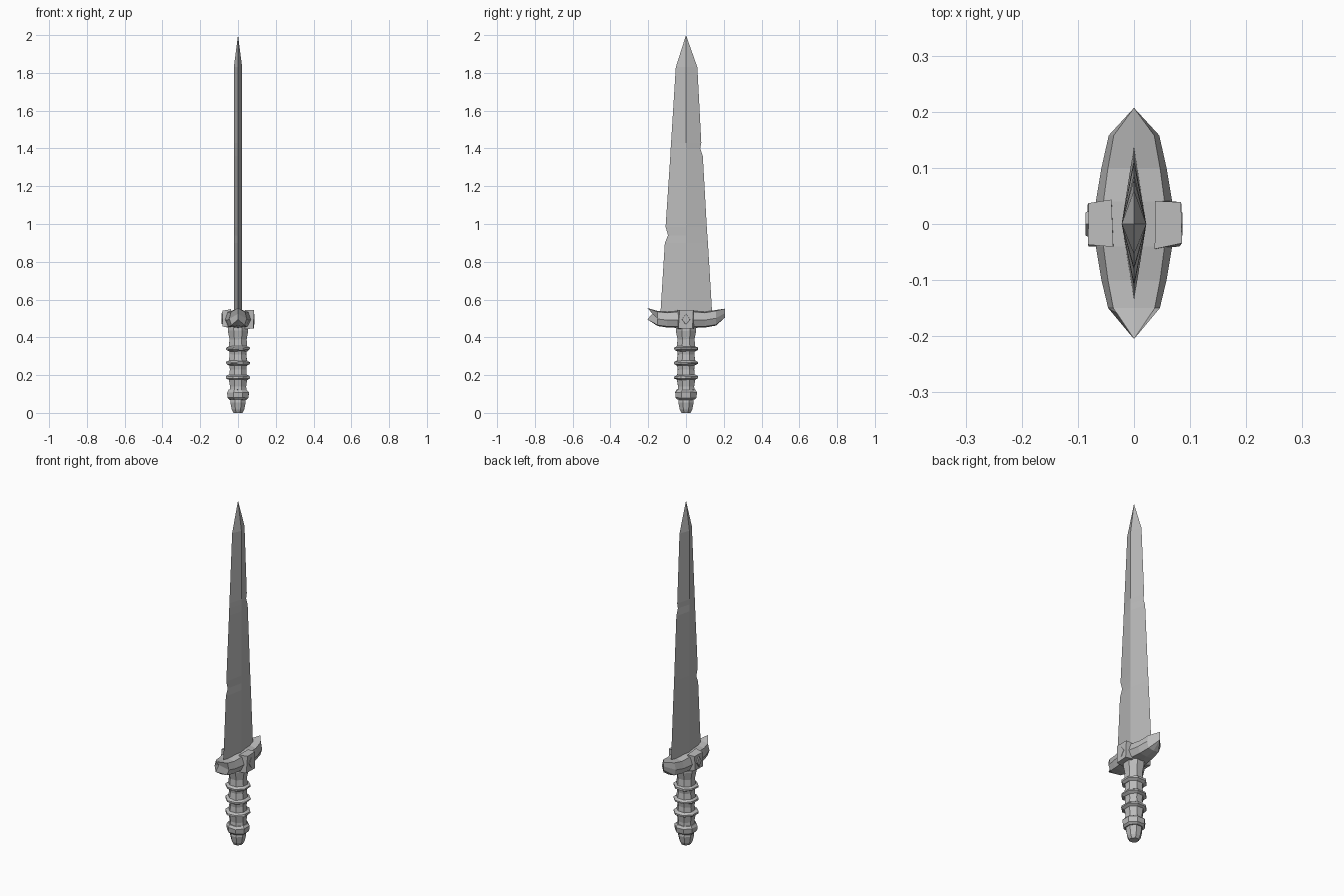
import bpy, bmesh, math, random
from mathutils import Vector

random.seed(4)
cube = bpy.data.objects.get("Cube")
if cube:
    bpy.data.objects.remove(cube, do_unlink=True)

steel = bpy.data.materials.new("grey_steel")
GREY = (0.5, 0.5, 0.5, 1)
steel.diffuse_color = GREY
steel.use_nodes = True
steel.node_tree.nodes["Principled BSDF"].inputs["Base Color"].default_value = GREY


def finish(name, bm):
    """Weld, fix normals and link a flat-shaded mesh."""
    bmesh.ops.remove_doubles(bm, verts=bm.verts, dist=0.0005)
    bmesh.ops.recalc_face_normals(bm, faces=bm.faces)
    mesh = bpy.data.meshes.new(name)
    bm.to_mesh(mesh)
    bm.free()
    mesh.materials.append(steel)
    obj = bpy.data.objects.new(name, mesh)
    bpy.context.collection.objects.link(obj)
    return obj


def loft(name, rings):
    """Skin a closed solid through rings of equal point count."""
    bm = bmesh.new()
    loops = [[bm.verts.new(p) for p in ring] for ring in rings]
    n = len(loops[0])
    for a, b in zip(loops, loops[1:]):
        for i in range(n):
            j = (i + 1) % n
            bm.faces.new((a[i], a[j], b[j], b[i]))
    bm.faces.new(loops[0])
    bm.faces.new(loops[-1])
    return finish(name, bm)


def jitter(amount):
    return random.uniform(-amount, amount)


# Blade: diamond section with a nick in each edge (height, back edge, front edge, half thickness)
blade = [(0.50, -0.137, 0.140, 0.022), (0.90, -0.112, 0.116, 0.022),
         (0.94, -0.095, 0.113, 0.022), (0.985, -0.108, 0.110, 0.022),
         (1.36, -0.083, 0.089, 0.022), (1.40, -0.081, 0.075, 0.022),
         (1.43, -0.079, 0.081, 0.022), (1.83, -0.054, 0.060, 0.022),
         (2.00, 0, 0, 0)]
loft("blade", [[(t, 0, z), (0, hi, z), (-t, 0, z), (0, lo, z)] for z, lo, hi, t in blade])

# Crossguard: sections along its length (y, half width, bottom, top, shift of mid points)
guard = [(-0.205, 0.000, 0.495, 0.555, 0.028), (-0.150, 0.046, 0.460, 0.535, 0),
         (-0.100, 0.058, 0.452, 0.530, 0), (-0.040, 0.068, 0.450, 0.535, 0),
         (0.040, 0.068, 0.450, 0.535, 0), (0.100, 0.058, 0.452, 0.530, 0),
         (0.158, 0.045, 0.462, 0.540, 0), (0.207, 0.000, 0.505, 0.552, 0)]
rings = []
for y, w, lo, hi, shift in guard:
    mid = (lo + hi) / 2
    rings.append([(0, y, hi + w * 0.1), (w * 0.8, y, hi), (w, y + shift, mid),
                  (w * 0.75, y, lo + w * 0.1), (0, y, lo), (-w * 0.75, y, lo + w * 0.1),
                  (-w, y + shift, mid), (-w * 0.8, y, hi)])
loft("crossguard", rings)

# Chipped side blocks, each with a raised diamond stud
for side, label, zc in ((1, "left", 0.495), (-1, "right", 0.500)):
    bm = bmesh.new()
    bmesh.ops.create_cube(bm, size=1)
    for v in bm.verts:
        taper = 0.9 if v.co.x * side > 0 else 1
        v.co = Vector((side * 0.061 + v.co.x * 0.044 + jitter(0.003),
                       v.co.y * 0.082 * taper + jitter(0.004),
                       zc + v.co.z * 0.1 * taper + jitter(0.006)))
    finish(label + "_guard_block", bm)
    stud = []
    for x, size in ((0.075, 1), (0.0865, 0.75)):
        stud.append([(side * x, size * 0.027 * math.cos(a), zc + size * 0.037 * math.sin(a))
                     for a in (0, math.pi / 2, math.pi, 3 * math.pi / 2)])
    loft(label + "_guard_stud", stud)


def turned(name, profile, sides=8, rough=0.0):
    """Faceted turned part from (radius, height) pairs."""
    rings = []
    for r, z in profile:
        rings.append([((r + jitter(rough)) * math.cos(a), (r + jitter(rough)) * math.sin(a),
                       z + jitter(rough))
                      for a in [math.tau * (i + 0.5) / sides for i in range(sides)]])
    return loft(name, rings)


# Grip, slightly waisted between the rings
turned("grip", [(0.050, 0.10), (0.046, 0.14), (0.053, 0.18), (0.047, 0.23), (0.053, 0.27),
                (0.047, 0.31), (0.053, 0.345), (0.049, 0.39), (0.058, 0.435), (0.058, 0.47)],
       rough=0.001)

# Binding rings around the grip
for i, z in enumerate((0.188, 0.264, 0.340)):
    turned("grip_ring_%d" % (i + 1),
           [(0.052, z - 0.013), (0.068, z - 0.005), (0.068, z + 0.005), (0.052, z + 0.013)],
           rough=0.002)

# Pommel collar and tapered cap
turned("pommel_collar", [(0.048, 0.070), (0.060, 0.080), (0.062, 0.108), (0.052, 0.122)], rough=0.002)
turned("pommel_cap", [(0.026, 0.0), (0.036, 0.018), (0.044, 0.055), (0.040, 0.08)])
